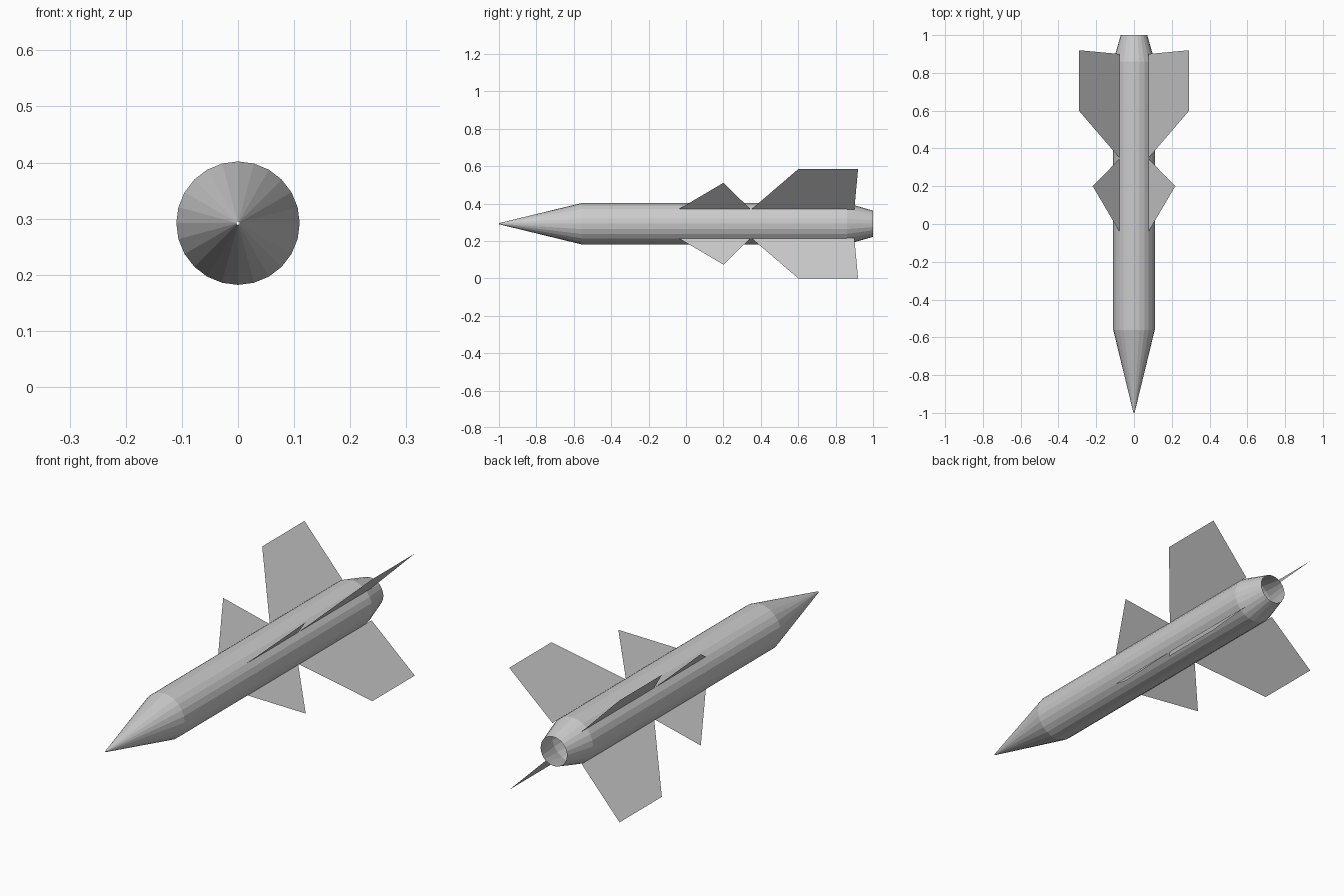
import bpy, bmesh
from math import cos, sin, pi

if "Cube" in bpy.data.objects:
    bpy.data.objects.remove(bpy.data.objects["Cube"])

AXIS_Z = 0.292   # height of the long axis
SIDES = 24


def make_object(name, bm):
    mesh = bpy.data.meshes.new(name)
    bm.to_mesh(mesh)
    bm.free()
    obj = bpy.data.objects.new(name, mesh)
    bpy.context.collection.objects.link(obj)
    obj.location.z = AXIS_Z
    return obj


def tube(name, profile):
    """Open faceted shell along y from (y, radius) stations."""
    bm = bmesh.new()
    rings = [[bm.verts.new((r * cos(2 * pi * i / SIDES), y, r * sin(2 * pi * i / SIDES)))
              for i in range(SIDES)] for y, r in profile]
    for a, b in zip(rings, rings[1:]):
        for i in range(SIDES):
            j = (i + 1) % SIDES
            bm.faces.new((a[i], b[i], b[j], a[j]))
    bmesh.ops.recalc_face_normals(bm, faces=bm.faces)
    return make_object(name, bm)


def fins(name, outline):
    """Four thin sheet fins on the diagonals from (y, distance from axis) points."""
    for k in range(4):
        a = pi / 4 + k * pi / 2
        bm = bmesh.new()
        bm.faces.new([bm.verts.new((d * cos(a), y, d * sin(a))) for y, d in outline])
        make_object(f"{name}_{k + 1}", bm)


# Nose cone, body and open tapered nozzle
tube("nose_cone", [(-1.0, 0.003), (-0.56, 0.11)])
tube("body", [(-0.56, 0.11), (0.86, 0.11)])
tube("nozzle", [(0.86, 0.11), (1.0, 0.07)])

# Triangular mid fins and larger tail fins
fins("mid_fin", [(-0.04, 0.109), (0.20, 0.309), (0.345, 0.109)])
fins("tail_fin", [(0.35, 0.109), (0.60, 0.413), (0.92, 0.413), (0.90, 0.109)])
